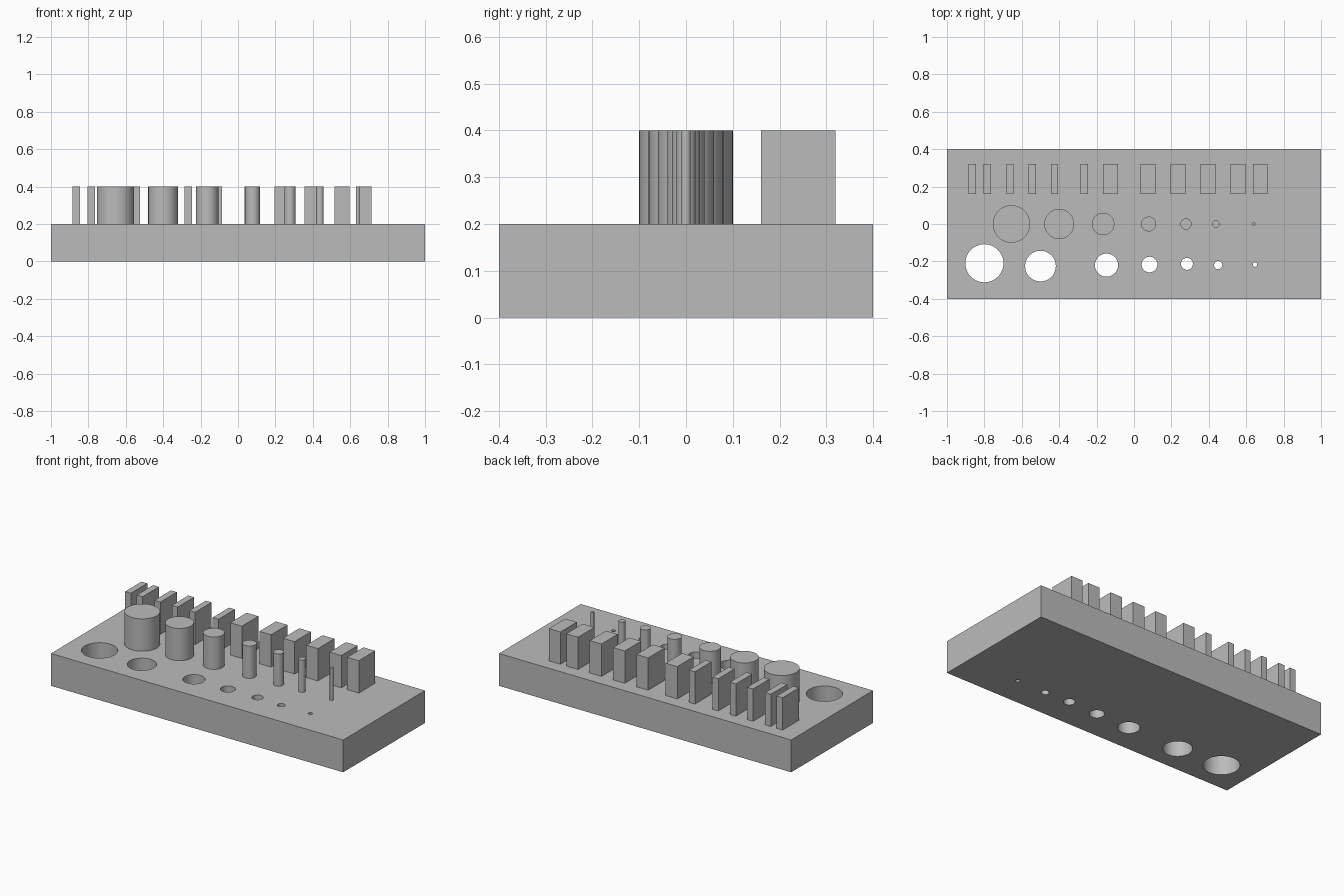
import bpy
import bmesh
import math
from mathutils import Matrix, Vector

default_cube = bpy.data.objects.get("Cube")
if default_cube:
    bpy.data.objects.remove(default_cube, do_unlink=True)

BASE_TOP = 0.2
PART_TOP = 0.4

grey = bpy.data.materials.new("plain grey")
grey.use_nodes = True
grey.diffuse_color = (0.5, 0.5, 0.5, 1)
grey.node_tree.nodes["Principled BSDF"].inputs["Base Color"].default_value = grey.diffuse_color


def make_object(name, bm):
    mesh = bpy.data.meshes.new(name)
    bm.to_mesh(mesh)
    bm.free()
    mesh.materials.append(grey)
    obj = bpy.data.objects.new(name, mesh)
    bpy.context.collection.objects.link(obj)
    return obj


def add_box(name, low, high):
    low, high = Vector(low), Vector(high)
    bm = bmesh.new()
    matrix = Matrix.Translation((low + high) / 2) @ Matrix.Diagonal((high - low).to_4d())
    bmesh.ops.create_cube(bm, size=1, matrix=matrix)
    return make_object(name, bm)


def add_cylinder(bm, x, y, radius, bottom, top):
    bmesh.ops.create_cone(
        bm, cap_ends=True, segments=48, radius1=radius, radius2=radius,
        depth=top - bottom, matrix=Matrix.Translation((x, y, (bottom + top) / 2)))


def smooth(obj):
    bpy.ops.object.select_all(action="DESELECT")
    obj.select_set(True)
    bpy.context.view_layer.objects.active = obj
    bpy.ops.object.shade_smooth_by_angle(angle=math.radians(30))


# Base slab with a row of through holes: x, y, radius
holes = [(-0.80, -0.21, 0.102), (-0.50, -0.225, 0.082), (-0.147, -0.22, 0.062),
         (0.083, -0.217, 0.042), (0.283, -0.213, 0.032), (0.45, -0.22, 0.022),
         (0.647, -0.217, 0.012)]
base = add_box("base_plate", (-1, -0.4, 0), (1, 0.4, BASE_TOP))
bm = bmesh.new()
for x, y, radius in holes:
    add_cylinder(bm, x, y, radius, -0.1, BASE_TOP + 0.1)
cutter = make_object("hole_cutter", bm)
cutter.hide_render = True
drill = base.modifiers.new("holes", "BOOLEAN")
drill.operation = "DIFFERENCE"
drill.solver = "EXACT"
drill.object = cutter
bpy.context.view_layer.objects.active = base
bpy.ops.object.modifier_apply(modifier=drill.name)
bpy.data.objects.remove(cutter, do_unlink=True)
smooth(base)

# Round pegs of shrinking size: x, radius
pegs = [(-0.655, 0.1), (-0.40, 0.08), (-0.165, 0.06), (0.078, 0.04),
        (0.278, 0.03), (0.438, 0.02), (0.64, 0.01)]
for i, (x, radius) in enumerate(pegs, 1):
    bm = bmesh.new()
    add_cylinder(bm, x, 0, radius, BASE_TOP, PART_TOP)
    smooth(make_object(f"round_peg_{i}", bm))

# Rear row of upright blocks, six narrow then six wide
narrow = [-0.865, -0.785, -0.663, -0.545, -0.425, -0.265]
wide = [-0.125, 0.075, 0.235, 0.395, 0.555, 0.675]
for label, centres, width in (("narrow", narrow, 0.04), ("wide", wide, 0.08)):
    for i, x in enumerate(centres, 1):
        add_box(f"{label}_block_{i}", (x - width / 2, 0.16, BASE_TOP),
                (x + width / 2, 0.32, PART_TOP))
